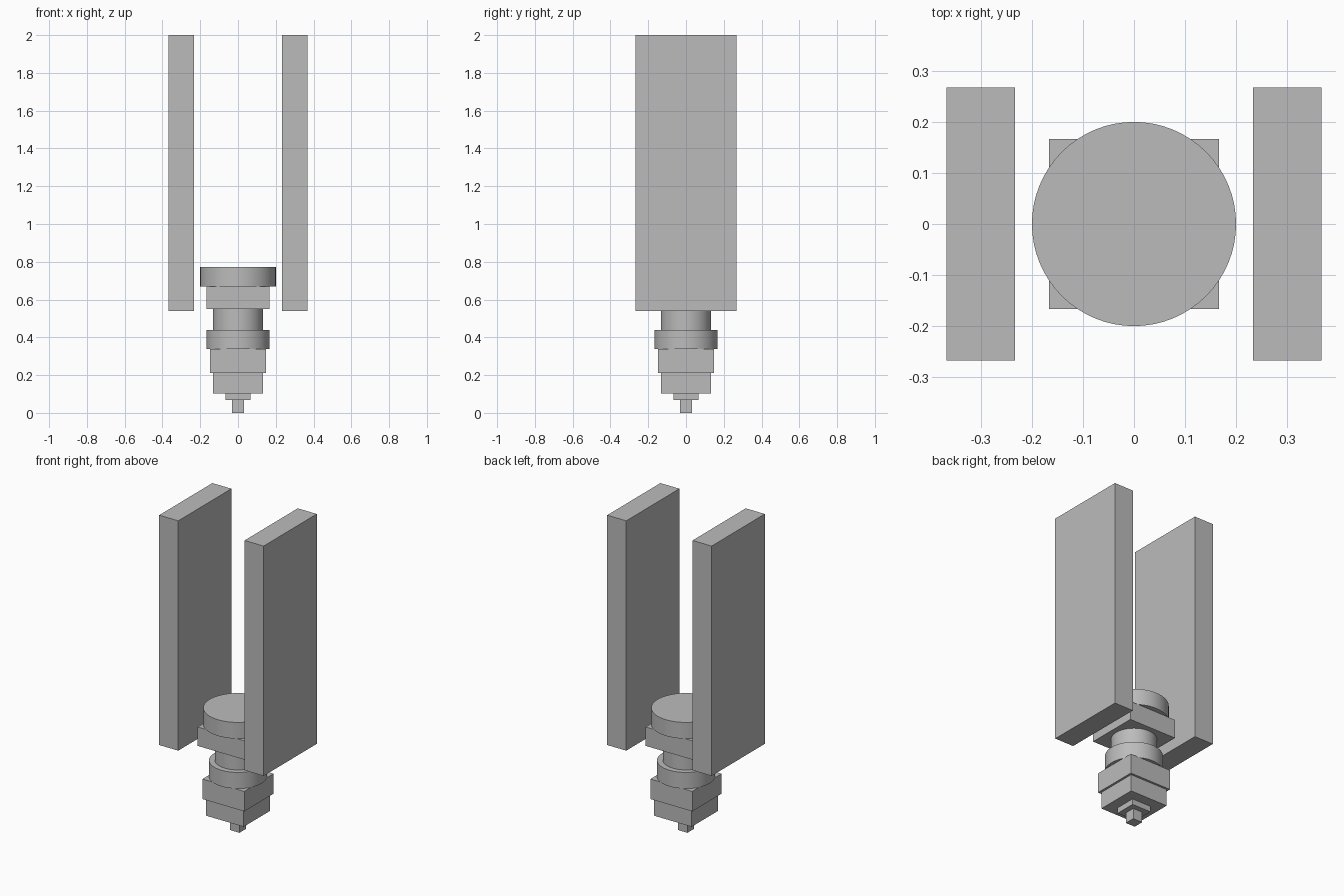
import bpy
import math

default_cube = bpy.data.objects.get("Cube")
if default_cube:
    bpy.data.objects.remove(default_cube, do_unlink=True)

# Single plain grey for every part
grey = bpy.data.materials.new("plain_grey")
grey.use_nodes = True
colour = (0.5, 0.5, 0.5, 1.0)
grey.diffuse_color = colour
grey.node_tree.nodes["Principled BSDF"].inputs["Base Color"].default_value = colour


def box(name, half_x, half_y, bottom, top, x=0.0):
    bpy.ops.mesh.primitive_cube_add(size=2, location=(x, 0, (bottom + top) / 2))
    part = bpy.context.object
    part.name = name
    part.scale = (half_x, half_y, (top - bottom) / 2)
    bpy.ops.object.transform_apply(location=False, rotation=False, scale=True)
    part.data.materials.append(grey)
    return part


def disc(name, radius, bottom, top):
    bpy.ops.mesh.primitive_cylinder_add(
        vertices=64, radius=radius, depth=top - bottom,
        location=(0, 0, (bottom + top) / 2))
    part = bpy.context.object
    part.name = name
    part.data.materials.append(grey)
    bpy.ops.object.shade_smooth_by_angle(angle=math.radians(30))
    return part


# Stacked core, listed from the tip upward: name, kind, half width, top height
core = [
    ("tip", "box", 0.033, 0.067),
    ("tip_collar", "box", 0.067, 0.103),
    ("lower_block", "box", 0.133, 0.21),
    ("middle_block", "box", 0.147, 0.337),
    ("wide_ring", "disc", 0.167, 0.44),
    ("neck", "disc", 0.133, 0.55),
    ("upper_block", "box", 0.167, 0.67),
    ("cap", "disc", 0.2, 0.773),
]
bottom = 0.0
for name, kind, half, top in core:
    if kind == "box":
        box(name, half, half, bottom, top)
    else:
        disc(name, half, bottom, top)
    bottom = top

# Tall side panels
for side, sign in (("left", 1), ("right", -1)):
    box(side + "_panel", 0.067, 0.267, 0.54, 2.0, x=sign * 0.3)
